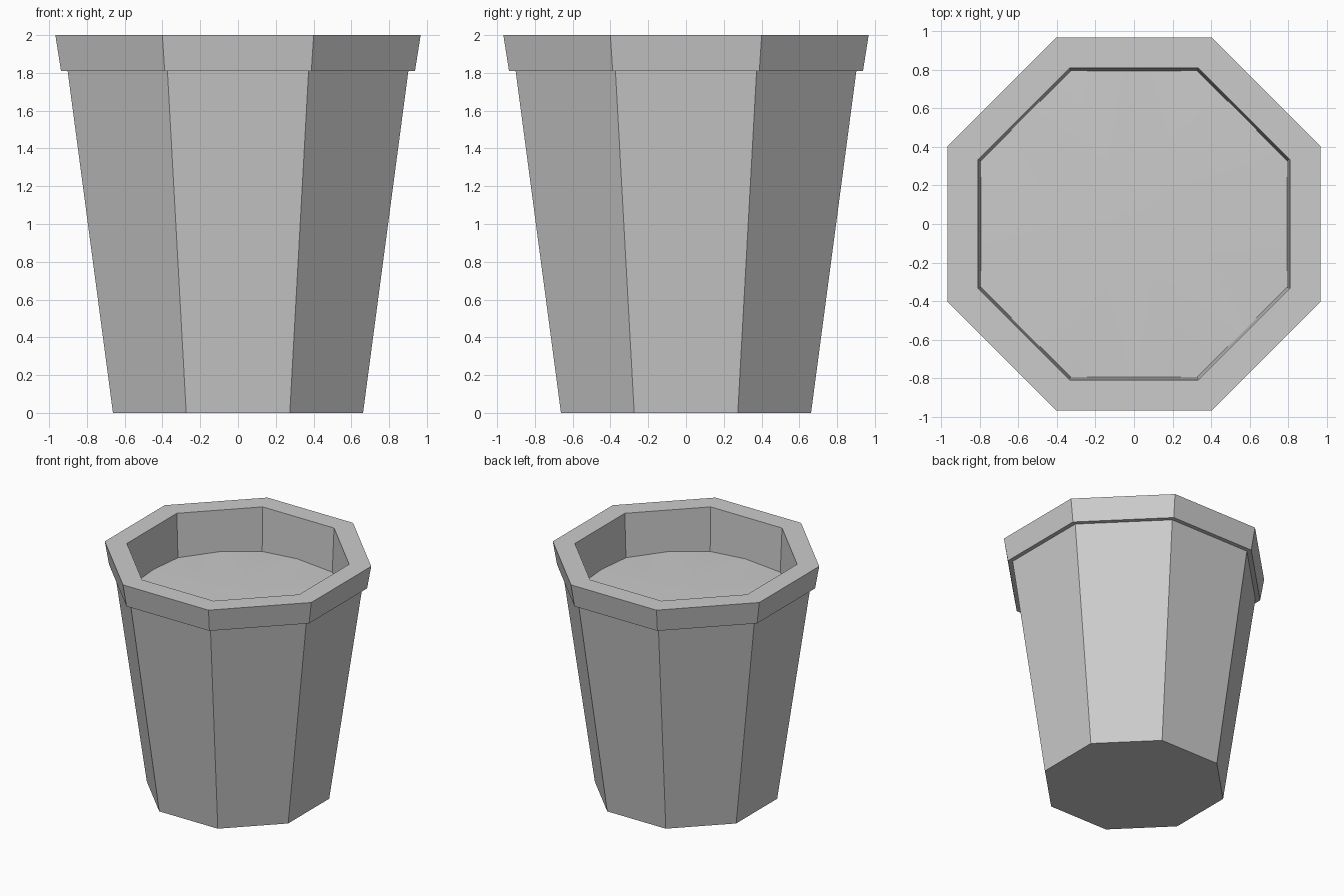
import bpy, bmesh, math

cube = bpy.data.objects.get("Cube")
if cube:
    bpy.data.objects.remove(cube, do_unlink=True)

SIDES = 8


def make_material(name, colour):
    mat = bpy.data.materials.new(name)
    mat.use_nodes = True
    mat.diffuse_color = colour
    mat.node_tree.nodes["Principled BSDF"].inputs["Base Color"].default_value = colour
    return mat


def octagon(bm, apothem, z):
    """Ring of corners with flat sides facing the axes."""
    radius = apothem / math.cos(math.pi / SIDES)
    angles = [(i + 0.5) * math.tau / SIDES for i in range(SIDES)]
    return [bm.verts.new((radius * math.cos(a), radius * math.sin(a), z)) for a in angles]


def finish(bm, name, mat):
    bmesh.ops.recalc_face_normals(bm, faces=bm.faces)
    mesh = bpy.data.meshes.new(name)
    bm.to_mesh(mesh)
    bm.free()
    mesh.materials.append(mat)
    obj = bpy.data.objects.new(name, mesh)
    bpy.context.collection.objects.link(obj)
    return obj


grey = make_material("plain_grey", (0.6, 0.6, 0.6, 1))

# Pot: tapered body, overhanging rim and inner wall, closed under the soil
profile = [(0.662, 0), (0.902, 1.81), (0.937, 1.81), (0.967, 2.0),
           (0.807, 2.0), (0.79, 1.58)]
bm = bmesh.new()
rings = [octagon(bm, a, z) for a, z in profile]
for low, high in zip(rings, rings[1:]):
    for i in range(SIDES):
        j = (i + 1) % SIDES
        bm.faces.new((low[i], low[j], high[j], high[i]))
bm.faces.new(rings[0])
bm.faces.new(rings[-1])
finish(bm, "pot", grey)

# Soil: very slightly domed filling that meets the inner wall
bm = bmesh.new()
corners = octagon(bm, 0.794, 1.63)
centre = bm.verts.new((0, 0, 1.665))
for i in range(SIDES):
    a, b = corners[i], corners[(i + 1) % SIDES]
    middle = bm.verts.new((a.co + b.co) / 2)
    middle.co.z = 1.655
    bm.faces.new((a, middle, centre))
    bm.faces.new((middle, b, centre))
soil = finish(bm, "soil", grey)
for face in soil.data.polygons:
    face.use_smooth = True
